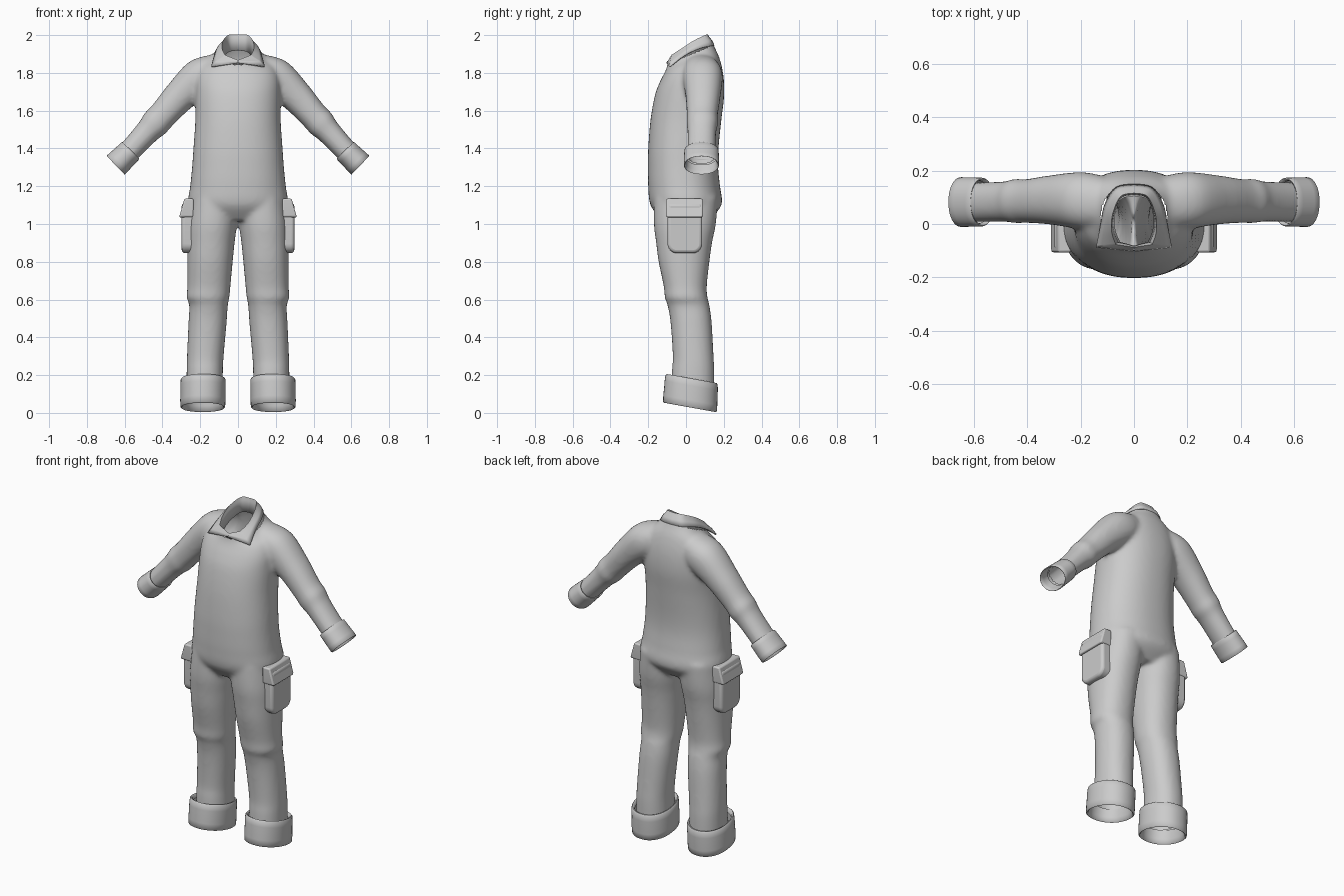
import bpy, bmesh, math
from mathutils import Vector as V

if "Cube" in bpy.data.objects:
    bpy.data.objects.remove(bpy.data.objects["Cube"])


def catmull(keys, steps):
    """Smoothly interpolate a list of lists of vectors."""
    out = []
    for i in range(len(keys) - 1):
        a, b, c, d = (keys[max(0, min(len(keys) - 1, i + k))] for k in (-1, 0, 1, 2))
        for s in range(steps):
            t = s / steps
            out.append([0.5 * (2 * q + (r - p) * t + (2 * p - 5 * q + 4 * r - w) * t * t
                               + (3 * q - p - 3 * r + w) * t ** 3)
                        for p, q, r, w in zip(a, b, c, d)])
    return out + [keys[-1]]


def loft(bm, rings, n=40, power=2.2, cap=True):
    """Skin a tube over rings given as (centre, half-axis, half-axis)."""
    loops = []
    for c, u, v in rings:
        loop = []
        for k in range(n):
            co, si = math.cos(math.tau * k / n), math.sin(math.tau * k / n)
            e = 2 / power
            loop.append(bm.verts.new(c + u * math.copysign(abs(co) ** e, co)
                                     + v * math.copysign(abs(si) ** e, si)))
        loops.append(loop)
    for a, b in zip(loops, loops[1:]):
        for k in range(n):
            bm.faces.new((a[k], a[(k + 1) % n], b[(k + 1) % n], b[k]))
    if cap:
        bm.faces.new(loops[0])
        bm.faces.new(loops[-1])


def flat_ring(z, x0, x1, y0, y1, slope=0.0):
    hy = (y1 - y0) / 2
    return [V(((x0 + x1) / 2, (y0 + y1) / 2, z)), V(((x1 - x0) / 2, 0, 0)), V((0, hy, slope * hy))]


def finish(name, bm, mirror=False, angle=40):
    bmesh.ops.recalc_face_normals(bm, faces=bm.faces)
    me = bpy.data.meshes.new(name)
    bm.to_mesh(me)
    bm.free()
    ob = bpy.data.objects.new(name, me)
    bpy.context.collection.objects.link(ob)
    bpy.ops.object.select_all(action='DESELECT')
    ob.select_set(True)
    bpy.context.view_layer.objects.active = ob
    bpy.ops.object.shade_smooth_by_angle(angle=math.radians(angle))
    if mirror:
        ob.modifiers.new("Mirror", 'MIRROR')
    return ob


# Suit body: torso, legs and sleeves fused into one skin
TORSO = [(1.02, .20, -.13, .12, 0), (1.1, .262, -.188, .188, 0), (1.2, .253, -.2, .18, 0),
         (1.3, .243, -.202, .17, 0), (1.4, .236, -.2, .172, 0), (1.55, .226, -.188, .187, 0),
         (1.68, .226, -.165, .202, 0), (1.77, .222, -.138, .198, .1), (1.84, .195, -.112, .178, .25),
         (1.885, .135, -.1, .152, .4), (1.94, .095, -.092, .13, .45)]
LEG = [(1.14, .0, .25, -.17, .17), (1.0, .006, .266, -.17, .158), (.9, .018, .268, -.158, .138),
       (.8, .028, .268, -.145, .124), (.67, .04, .268, -.118, .11), (.61, .046, .272, -.112, .114),
       (.57, .054, .258, -.098, .124), (.48, .06, .262, -.082, .136), (.3, .076, .27, -.07, .146),
       (.22, .08, .272, -.075, .15), (.08, .08, .272, -.08, .15)]
# sleeve: centre x, z, tilt of section in degrees, radius in plane, centre y, radius in y
SLEEVE = [(.06, 1.815, 82, .085, .07, .09), (.12, 1.81, 70, .09, .08, .1), (.2, 1.775, 52, .102, .088, .106),
          (.31, 1.675, 45, .086, .09, .092), (.4, 1.575, 45, .076, .086, .082),
          (.44, 1.532, 45, .077, .086, .083), (.48, 1.488, 45, .066, .084, .076),
          (.57, 1.39, 45, .06, .082, .074), (.64, 1.32, 45, .06, .082, .074)]

bm = bmesh.new()
loft(bm, catmull([flat_ring(z, -w, w, a, b, s) for z, w, a, b, s in TORSO], 5), 56, 2.25)
for side in (1, -1):
    loft(bm, catmull([flat_ring(z, side * a, side * b, c, d) for z, a, b, c, d in LEG], 5))
    rings = []
    for x, z, deg, r, y, ry in SLEEVE:
        t = math.radians(deg)
        rings.append([V((side * x, y, z)), V((side * r * math.cos(t), 0, r * math.sin(t))), V((0, ry, 0))])
    loft(bm, catmull(rings, 5))
body = finish("suit_body", bm)
remesh = body.modifiers.new("Fuse", 'REMESH')
remesh.mode, remesh.voxel_size = 'VOXEL', 0.011
smooth = body.modifiers.new("Soften", 'SMOOTH')
smooth.factor, smooth.iterations = 0.5, 10
for m in ("Fuse", "Soften"):
    bpy.ops.object.modifier_apply(modifier=m)

# Open the neck, wrists and ankles
bm = bmesh.new()
bm.from_mesh(body.data)
gone = []
for f in bm.faces:
    x, y, z = f.calc_center_median()
    neck = z > 1.897 + .42 * (y - .02)
    wrist = abs(x) > .4 and abs(x) - z > -.76
    if neck or wrist or z < .12:
        gone.append(f)
bmesh.ops.delete(bm, geom=gone, context='FACES')
bm.to_mesh(body.data)
bm.free()
body.data.shade_smooth()


# Turned-back cuffs: inner lining, open rim, outer band, tucked edge
def cuff(name, start, end, bulge):
    bm = bmesh.new()
    rings = []
    for t, s in ((.45, .86), (.8, .88), (.97, .91), (1, .96), (.97, 1), (.75, 1 + bulge), (.5, 1 + bulge * .6),
                 (.25, 1 + bulge), (.04, 1), (0, .96), (.02, .9), (.15, .86)):
        c, u, v = (p.lerp(q, t) for p, q in zip(start, end))
        rings.append((c, u * s, v * s))
    loft(bm, rings, 40, 2.15, cap=False)
    return finish(name, bm, mirror=True, angle=60)


cuff("trouser_cuffs", flat_ring(.182, .066, .303, -.108, .168, -.18),
     flat_ring(.029, .068, .305, -.122, .163, -.18), .012)
cuff("sleeve_cuffs", [V((.567, .082, 1.39)), V((.046, 0, .045)), V((0, .091, 0))],
     [V((.648, .082, 1.311)), V((.048, 0, .05)), V((0, .093, 0))], .0)

# Shirt collar: stand rises to a fold line, then falls to pointed tips
COLLAR = [  # stand base, fold line, fall edge
    ((0, .108, 1.92), (0, .116, 1.995), (0, .147, 1.945)),
    ((.052, .095, 1.91), (.05, .104, 1.993), (.068, .134, 1.943)),
    ((.074, .04, 1.885), (.08, .04, 1.962), (.108, .07, 1.928)),
    ((.074, -.02, 1.86), (.085, -.025, 1.92), (.124, -.01, 1.89)),
    ((.055, -.07, 1.845), (.07, -.075, 1.888), (.14, -.086, 1.832)),
    ((0, -.085, 1.835), (.0, -.088, 1.86), (.003, -.1, 1.852))]
bm = bmesh.new()
half = catmull([[V(p) for p in row] for row in COLLAR[:5]], 6) + [[V(p) for p in COLLAR[5]]]
grid = []
for stand, fold, fall in half:
    out = (fall - fold).normalized() * .012
    pts = (stand, stand.lerp(fold, .85), fold + V((0, 0, .004)), fold + out, fold.lerp(fall, .6) + V((0, 0, .006)), fall)
    grid.append([bm.verts.new(p) for p in pts])
for a, b in zip(grid, grid[1:]):
    for k in range(5):
        bm.faces.new((a[k], b[k], b[k + 1], a[k + 1]))
for row in grid:
    for v in row:
        if abs(v.co.x) < 1e-4:
            v.co.x = 0
collar = finish("collar", bm, mirror=True, angle=50)
thick = collar.modifiers.new("Cloth", 'SOLIDIFY')
thick.thickness, thick.offset = .008, 0


# Side pockets: outline in the y-z plane pushed outwards
def slab(name, outline, x0, x1, lean, bevel):
    bm = bmesh.new()
    ztop = max(p[1] for p in outline)
    a = [bm.verts.new((x0, y, z)) for y, z in outline]
    b = [bm.verts.new((x1 + lean * (ztop - z), y, z)) for y, z in outline]
    bm.faces.new(a)
    bm.faces.new(b)
    for k in range(len(a)):
        j = (k + 1) % len(a)
        bm.faces.new((a[k], a[j], b[j], b[k]))
    ob = finish(name, bm, mirror=True, angle=40)
    bev = ob.modifiers.new("Soft edge", 'BEVEL')
    bev.width, bev.segments, bev.angle_limit = bevel, 3, math.radians(50)


def rounded(y0, y1, z0, z1, r):
    arc = [(math.cos(t), math.sin(t)) for t in (math.radians(15 * k) for k in range(7))]
    low_right = [(y1 - r + r * c, z0 + r - r * s) for c, s in arc]
    low_left = [(y0 + r - r * s, z0 + r - r * c) for c, s in arc]
    return [(y0, z1), (y1, z1)] + low_right + low_left


slab("side_pockets", rounded(-.098, .086, .846, 1.11, .05), .2, .298, 0, .016)
slab("pocket_flaps", rounded(-.106, .09, 1.035, 1.134, .012), .235, .284, .28, .008)
